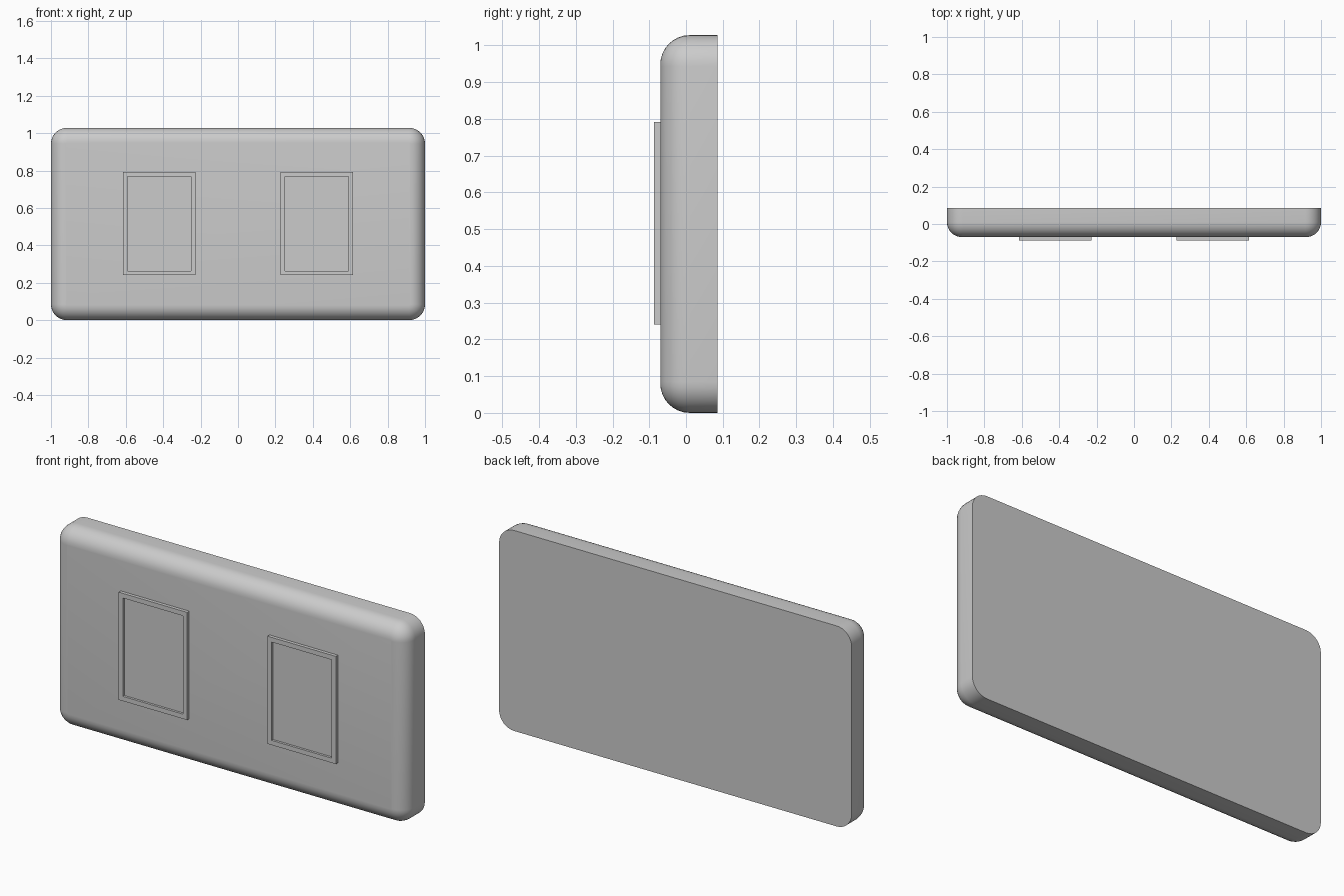
import bpy, bmesh, math

if "Cube" in bpy.data.objects:
    bpy.data.objects.remove(bpy.data.objects["Cube"])

W, H = 2.0, 1.028            # plate width and height
FRONT, BACK = -0.07, 0.086   # plate faces along y
R, FILLET, SEG = 0.085, 0.08, 8


def finish(name, bm, smooth=False):
    bmesh.ops.recalc_face_normals(bm, faces=bm.faces)
    mesh = bpy.data.meshes.new(name)
    bm.to_mesh(mesh)
    bm.free()
    obj = bpy.data.objects.new(name, mesh)
    bpy.context.collection.objects.link(obj)
    if smooth:
        bpy.ops.object.select_all(action='DESELECT')
        obj.select_set(True)
        bpy.context.view_layer.objects.active = obj
        bpy.ops.object.shade_smooth_by_angle(angle=math.radians(35))
    return obj


def bridge(bm, a, b):
    n = len(a)
    for i in range(n):
        j = (i + 1) % n
        bm.faces.new((a[i], a[j], b[j], b[i]))


def rounded_ring(bm, inset, y):
    """Rounded rectangle loop shrunk by inset, in the xz plane."""
    ring = []
    for k, (sx, sz) in enumerate([(1, 1), (-1, 1), (-1, -1), (1, -1)]):
        cx, cz = sx * (W / 2 - R), H / 2 + sz * (H / 2 - R)
        for i in range(SEG + 1):
            a = math.pi / 2 * (k + i / SEG)
            ring.append(bm.verts.new((cx + (R - inset) * math.cos(a), y,
                                      cz + (R - inset) * math.sin(a))))
    return ring


def rect_ring(bm, cx, cz, w, h, y):
    return [bm.verts.new((cx + sx * w / 2, y, cz + sz * h / 2))
            for sx, sz in [(1, 1), (-1, 1), (-1, -1), (1, -1)]]


# Wall plate: flat back, straight sides, rounded front edge
bm = bmesh.new()
rings = [rounded_ring(bm, 0, BACK)]
for i in range(SEG + 1):
    t = math.pi / 2 * i / SEG
    rings.append(rounded_ring(bm, FILLET * (1 - math.cos(t)),
                              FRONT + FILLET * (1 - math.sin(t))))
for a, b in zip(rings, rings[1:]):
    bridge(bm, a, b)
bm.faces.new(rings[0])
bm.faces.new(rings[-1])
finish("wall_plate", bm, smooth=True)

# Two raised socket frames with a shallow recessed panel
for side, sx in (("left", -1), ("right", 1)):
    cx, cz = sx * 0.422, 0.516
    bm = bmesh.new()
    rings = [rect_ring(bm, cx, cz, w, h, y) for w, h, y in [
        (0.388, 0.552, FRONT + 0.005),
        (0.388, 0.552, -0.087),
        (0.340, 0.504, -0.087),
        (0.340, 0.504, -0.075)]]
    for a, b in zip(rings, rings[1:]):
        bridge(bm, a, b)
    bm.faces.new(rings[0])
    bm.faces.new(rings[-1])
    finish(side + "_socket_frame", bm)
